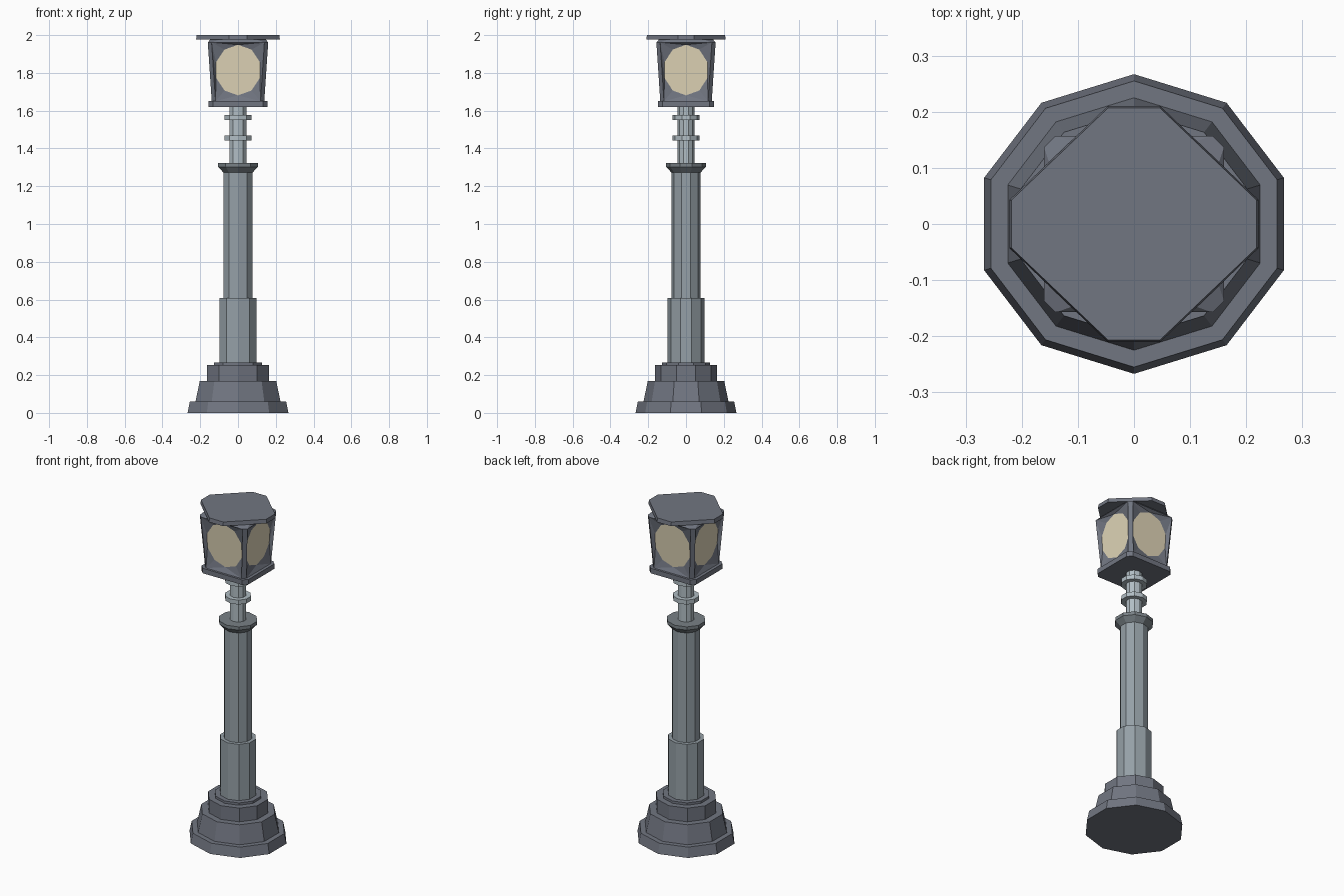
import bpy, bmesh
from math import cos, sin, pi, radians
from mathutils import Matrix, Vector

cube = bpy.data.objects.get("Cube")
if cube:
    bpy.data.objects.remove(cube)


def material(name, color):
    m = bpy.data.materials.new(name)
    m.use_nodes = True
    m.diffuse_color = (*color, 1)
    m.node_tree.nodes["Principled BSDF"].inputs["Base Color"].default_value = (*color, 1)
    return m


IRON = material("dark iron", (0.165, 0.18, 0.22))
COLLAR = material("collar grey", (0.19, 0.22, 0.24))
SHAFT = material("shaft grey", (0.30, 0.35, 0.385))
POST = material("pale steel", (0.44, 0.51, 0.55))
GLASS = material("cream glass", (0.75, 0.67, 0.48))


def finish(bm, name, *mats):
    bmesh.ops.recalc_face_normals(bm, faces=bm.faces)
    mesh = bpy.data.meshes.new(name)
    bm.to_mesh(mesh)
    bm.free()
    for m in mats:
        mesh.materials.append(m)
    obj = bpy.data.objects.new(name, mesh)
    bpy.context.collection.objects.link(obj)
    return obj


def decagon(w):
    """Ten-sided outline with flats of half-width w on the x sides."""
    angles = [radians(18 + 36 * i) for i in range(10)]
    return [(w / cos(pi / 10) * cos(a), w * sin(a)) for a in angles]


def cut_square(hx, hy, c):
    """Rectangle outline with its corners cut off by c."""
    return [(hx, c - hy), (hx, hy - c), (hx - c, hy), (c - hx, hy),
            (-hx, hy - c), (-hx, c - hy), (c - hx, -hy), (hx - c, -hy)]


def loft(name, mat, rings):
    """Closed solid through a stack of (outline, z) rings."""
    bm = bmesh.new()
    loops = [[bm.verts.new((x, y, z)) for x, y in pts] for pts, z in rings]
    n = len(loops[0])
    for a, b in zip(loops, loops[1:]):
        for i in range(n):
            j = (i + 1) % n
            bm.faces.new((a[i], a[j], b[j], b[i]))
    bm.faces.new(loops[0])
    bm.faces.new(loops[-1])
    return finish(bm, name, mat)


def turned(name, mat, profile):
    return loft(name, mat, [(decagon(w), z) for w, z in profile])


# Stepped base
turned("base_plinth", IRON, [(0.267, 0), (0.255, 0.06)])
turned("base_skirt", IRON, [(0.225, 0.06), (0.202, 0.17)])
turned("base_step", IRON, [(0.164, 0.17), (0.164, 0.253)])
turned("base_lip", IRON, [(0.127, 0.253), (0.127, 0.267)])

# Column
turned("lower_shaft", SHAFT, [(0.098, 0.267), (0.098, 0.608)])
turned("upper_shaft", SHAFT, [(0.077, 0.608), (0.077, 1.275)])
turned("shaft_collar", COLLAR, [(0.077, 1.272), (0.105, 1.303), (0.105, 1.323)])
turned("neck_post", POST, [(0.044, 1.323), (0.044, 1.625)])
for name, z in (("lower_ring", 1.442), ("upper_ring", 1.55)):
    turned(name, POST, [(0.071, z), (0.071, z + 0.027)])

# Lantern floor, cap and roof
plate = cut_square(0.157, 0.149, 0.025)
loft("lantern_floor", IRON, [(plate, 1.62), (plate, 1.65)])
loft("lantern_cap", IRON, [(cut_square(0.16, 0.157, 0.022), 1.962),
                           (cut_square(0.145, 0.142, 0.05), 1.978)])
roof = [(0.222, -0.043), (0.222, 0.043), (0.047, 0.21), (-0.047, 0.21),
        (-0.222, 0.043), (-0.222, -0.043), (-0.047, -0.21), (0.047, -0.21)]
loft("lantern_roof", IRON, [(roof, 1.976), ([(x * 0.985, y * 0.985) for x, y in roof], 2.0)])

# Lantern body: four flared walls sloping in to round windows
LOW, HIGH, CUT = (0.139, 1.65), (0.16, 1.962), 0.02
bm = bmesh.new()
walls = []
for k in range(4):
    turn = Matrix.Rotation(k * pi / 2, 3, 'Z')

    def vert(x, y, z):
        return bm.verts.new(turn @ Vector((x, y, z)))

    (hb, zb), (ht, zt) = LOW, HIGH
    outer = [vert(CUT - hb, -hb, zb), vert(hb - CUT, -hb, zb),
             vert(ht - CUT, -ht, zt), vert(CUT - ht, -ht, zt)]
    window = []
    for i in range(10):
        a = pi / 2 + i * pi / 5
        z = 1.815 + 0.134 * sin(a)
        wall_y = hb + (ht - hb) * (z - zb) / (zt - zb)
        window.append(vert(0.122 * cos(a), 0.018 - wall_y, z))
    edges = [bm.edges.new((loop[i - 1], loop[i]))
             for loop in (outer, window) for i in range(len(loop))]
    bmesh.ops.triangle_fill(bm, edges=edges, use_beauty=True,
                            normal=turn @ Vector((0, -1, 0)))
    bm.faces.new(window).material_index = 1
    walls.append(outer)
for k in range(4):
    a, b = walls[k - 1], walls[k]
    bm.faces.new((a[1], b[0], b[3], a[2]))
bm.faces.new([v for w in walls for v in (w[0], w[1])])
bm.faces.new([v for w in walls for v in (w[3], w[2])])
body = finish(bm, "lantern_body", IRON, GLASS)
body.scale.y = 0.98
